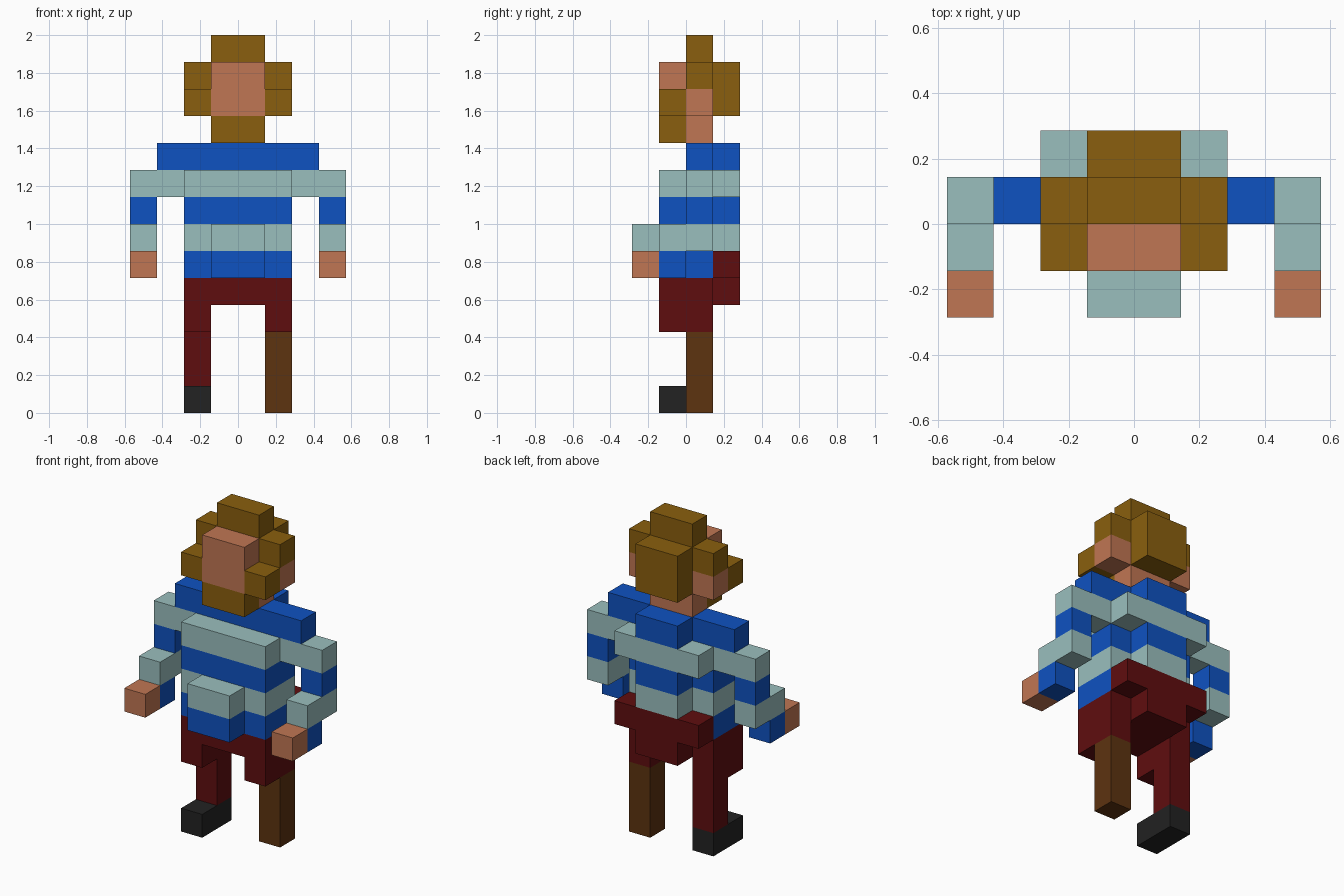
import bpy
import bmesh
from mathutils import Matrix, Vector

if "Cube" in bpy.data.objects:
    bpy.data.objects.remove(bpy.data.objects["Cube"], do_unlink=True)

U = 1 / 7  # edge length of one block


def material(name, hex_code):
    """Flat material from an sRGB hex colour."""
    srgb = [int(hex_code[i:i + 2], 16) / 255 for i in (0, 2, 4)]
    lin = [c / 12.92 if c <= 0.04045 else ((c + 0.055) / 1.055) ** 2.4 for c in srgb]
    mat = bpy.data.materials.new(name)
    mat.use_nodes = True
    mat.diffuse_color = (*lin, 1)
    bsdf = mat.node_tree.nodes["Principled BSDF"]
    bsdf.inputs["Base Color"].default_value = (*lin, 1)
    bsdf.inputs["Roughness"].default_value = 0.9
    return mat


HAIR = material("hair brown", "8A5F0E")
SKIN = material("skin", "C07653")
BLUE = material("shirt blue", "0F52C1")
PALE = material("shirt pale teal", "9ABFBE")
RED = material("trouser dark red", "5F0D0F")
WOOD = material("peg wood", "5D3310")
BLACK = material("boot black", "222222")


def part(name, mat, *boxes):
    """One object from boxes (x0, x1, y0, y1, z0, z1) in block units."""
    bm = bmesh.new()
    for x0, x1, y0, y1, z0, z1 in boxes:
        size = Vector((x1 - x0, y1 - y0, z1 - z0)) * U
        centre = Vector((x0 + x1, y0 + y1, z0 + z1)) * U / 2
        bmesh.ops.create_cube(bm, size=1, matrix=Matrix.Translation(centre) @ Matrix.Diagonal((*size, 1)))
    mesh = bpy.data.meshes.new(name)
    bm.to_mesh(mesh)
    bm.free()
    mesh.materials.append(mat)
    obj = bpy.data.objects.new(name, mesh)
    bpy.context.collection.objects.link(obj)


def side_parts(name, mat, *boxes):
    """Left part (+x) and its mirrored right twin."""
    part("left_" + name, mat, *boxes)
    part("right_" + name, mat, *[(-x1, -x0, *rest) for x0, x1, *rest in boxes])


# Legs: trousers and boot on the right, wooden peg on the left
part("right_boot", BLACK, (-2, -1, -1, 1, 0, 1))
part("right_shin", RED, (-2, -1, 0, 1, 1, 3))
part("left_peg_leg", WOOD, (1, 2, 0, 1, 0, 3))
side_parts("thigh", RED, (1, 2, -1, 1, 3, 4))

# Hips and seat of the trousers
part("hips", RED, (-2, 2, -1, 1, 4, 5))
part("trouser_seat", RED, (-1, 1, 1, 2, 4, 5), (-2, 2, 1, 2, 5, 6))

# Striped torso, with belly in front and a narrower back
part("torso_stripe_1", BLUE, (-2, 2, -1, 1, 5, 6), (-1, 1, -2, -1, 5, 6))
part("torso_stripe_2", PALE, (-2, 2, -1, 1, 6, 7), (-1, 1, -2, -1, 6, 7), (-1, 1, 1, 2, 6, 7))
part("torso_stripe_3", BLUE, (-2, 2, -1, 1, 7, 8), (-1, 1, 1, 2, 7, 8))
part("torso_stripe_4", PALE, (-2, 2, -1, 2, 8, 9))
part("shoulders", BLUE, (-3, 3, 0, 1, 9, 10), (-1, 1, 1, 2, 9, 10))

# Arms bent forward
side_parts("upper_arm", PALE, (2, 4, 0, 1, 8, 9))
side_parts("elbow", BLUE, (3, 4, 0, 1, 7, 8))
side_parts("forearm", PALE, (3, 4, -1, 1, 6, 7))
side_parts("cuff", BLUE, (3, 4, -1, 0, 5, 6))
side_parts("hand", SKIN, (3, 4, -2, -1, 5, 6))

# Head
part("neck", SKIN, (-1, 1, 0, 1, 10, 11))
part("head_core", SKIN, (-1, 1, 0, 1, 11, 13))
part("face", SKIN, (-1, 1, -1, 0, 11, 13))
side_parts("ear", SKIN, (1, 2, 0, 1, 11, 12))

# Hair and beard
part("beard", HAIR, (-1, 1, -1, 0, 10, 11))
side_parts("sideburn", HAIR, (1, 2, -1, 0, 11, 12))
side_parts("side_hair", HAIR, (1, 2, 0, 1, 12, 13))
part("back_hair", HAIR, (-1, 1, 1, 2, 11, 13))
part("top_hair", HAIR, (-1, 1, 0, 1, 13, 14))
